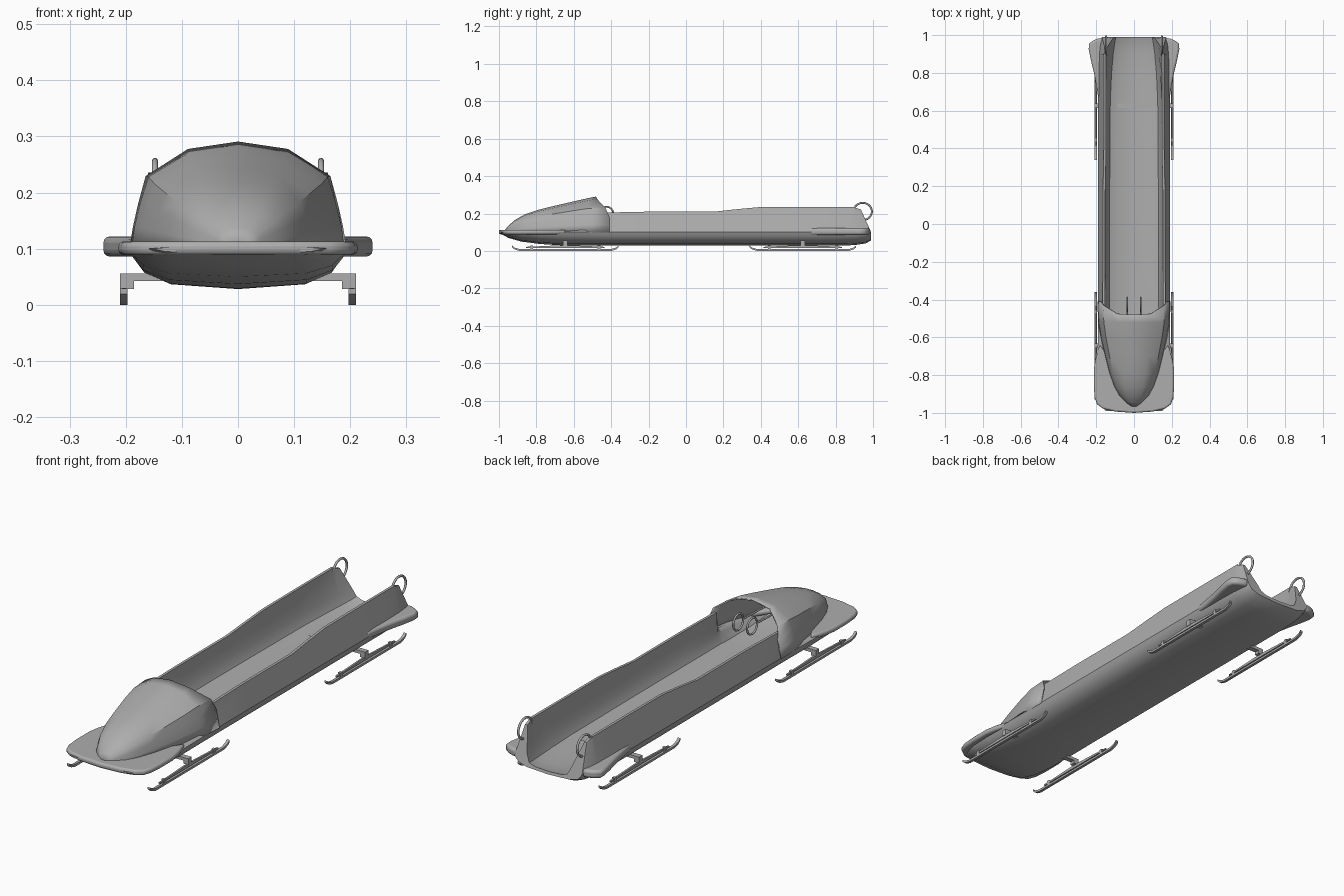
import bpy, bmesh, math
from mathutils import Vector

if "Cube" in bpy.data.objects:
    bpy.data.objects.remove(bpy.data.objects["Cube"])

grey = bpy.data.materials.new("sled_grey")
grey.diffuse_color = (0.42, 0.42, 0.42, 1)
grey.use_nodes = True
grey.node_tree.nodes["Principled BSDF"].inputs["Base Color"].default_value = grey.diffuse_color


def finish(name, bm, angle=35):
    bmesh.ops.recalc_face_normals(bm, faces=bm.faces[:])
    me = bpy.data.meshes.new(name)
    bm.to_mesh(me)
    bm.free()
    ob = bpy.data.objects.new(name, me)
    bpy.context.collection.objects.link(ob)
    me.materials.append(grey)
    bpy.ops.object.select_all(action='DESELECT')
    ob.select_set(True)
    bpy.context.view_layer.objects.active = ob
    bpy.ops.object.shade_smooth_by_angle(angle=math.radians(angle))
    return ob


def loft(bm, rows, closed=False, caps=False):
    vs = [[bm.verts.new(p) for p in r] for r in rows]
    n = len(rows[0])
    for a, b in zip(vs, vs[1:]):
        for i in range(n if closed else n - 1):
            j = (i + 1) % n
            bm.faces.new((a[i], a[j], b[j], b[i]))
    if caps:
        bm.faces.new(vs[0])
        bm.faces.new(vs[-1])


def box(name, lo, hi):
    bm = bmesh.new()
    loft(bm, [[(x, lo[1], lo[2]), (x, hi[1], lo[2]), (x, hi[1], hi[2]), (x, lo[1], hi[2])]
              for x in (lo[0], hi[0])], True, True)
    return finish(name, bm)


def tube(name, pts, r, cyclic=False):
    cu = bpy.data.curves.new(name, 'CURVE')
    cu.dimensions = '3D'
    cu.bevel_depth = r
    cu.bevel_resolution = 2
    cu.use_fill_caps = True
    sp = cu.splines.new('POLY')
    sp.points.add(len(pts) - 1)
    for p, c in zip(sp.points, pts):
        p.co = (*c, 1)
    sp.use_cyclic_u = cyclic
    cu.materials.append(grey)
    ob = bpy.data.objects.new(name, cu)
    bpy.context.collection.objects.link(ob)


def plate(name, outline, z0, z1, bevel):
    bm = bmesh.new()
    loft(bm, [[(x, y, z) for x, y in outline] for z in (z0, z1)], True, True)
    ob = finish(name, bm, 50)
    m = ob.modifiers.new("round_edge", 'BEVEL')
    m.width, m.segments, m.limit_method = bevel, 3, 'ANGLE'
    m.angle_limit = math.radians(60)


# Tub: y, half width, bottom z, wall top z, wall top x, inner x, floor z
stations = [
    (-0.99, .150, .092, .102, .130, .110, .100), (-0.95, .180, .070, .104, .165, .140, .095),
    (-0.88, .193, .050, .105, .175, .145, .085), (-0.78, .195, .037, .105, .175, .148, .070),
    (-0.65, .192, .029, .105, .175, .150, .058), (-0.47, .190, .028, .120, .180, .150, .052),
    (-0.44, .190, .028, .205, .166, .150, .052), (-0.20, .190, .028, .210, .165, .150, .052),
    (0.15, .190, .028, .210, .165, .150, .052), (0.28, .190, .028, .224, .162, .149, .052),
    (0.40, .190, .028, .235, .160, .148, .052), (0.65, .190, .028, .236, .160, .146, .052),
    (0.80, .190, .028, .236, .160, .138, .053), (0.90, .188, .031, .236, .160, .128, .056),
    (0.96, .182, .040, .232, .158, .118, .062), (0.99, .170, .056, .222, .155, .112, .070)]
rows = []
for y, w, zb, zt, xt, xi, fl in stations:
    h = .1 - zb
    mid = fl + .25 * (min(zt, .13) - fl)
    half = [(0, zb), (.63 * w, zb + .12 * h), (.87 * w, zb + .4 * h), (.96 * w, zb + .75 * h),
            (w, .1), (xt, zt), (xt - .012, zt), (xi, fl + .8 * (min(zt, .13) - fl)),
            (.86 * xi, mid), (.6 * xi, fl + .004), (0, fl)]
    ring = half + [(-x, z) for x, z in half[-2:0:-1]]
    rake = .45 if y > .95 else 0
    rows.append([(x, y - rake * max(0, z - .10), z) for x, z in ring])
bm = bmesh.new()
loft(bm, rows, True, True)
finish("tub", bm, 32)

# Cowl: y, half width at base, top z
cowl = [(-0.965, .012, .112), (-0.945, .040, .135), (-0.91, .075, .165), (-0.86, .103, .193),
        (-0.79, .128, .217), (-0.70, .151, .239), (-0.60, .174, .262), (-0.52, .187, .280)]
rows = []
for y, w, zt in cowl:
    h = zt - .1
    half = [(w, .098), (.97 * w, .1 + .22 * h), (.91 * w, .1 + .47 * h),
            (.84 * w, .1 + .70 * h), (.47 * w, .1 + .93 * h), (0, zt)]
    rows.append([(x, y, z) for x, z in half] + [(-x, y, z) for x, z in half[-2::-1]])
# Raked rear rim of the cowl
rim = [(.191, -.41, .098), (.184, -.41, .140), (.175, -.41, .180), (.162, -.43, .228),
       (.088, -.475, .275), (0, -.48, .288)]
rows.append(rim + [(-x, y, z) for x, y, z in rim[-2::-1]])
bm = bmesh.new()
loft(bm, rows)
ob = finish("cowl", bm, 40)
m = ob.modifiers.new("shell", 'SOLIDIFY')
m.thickness, m.offset = .006, 0

# Front bumper
half = [(0, -1), (.10, -.993), (.165, -.977), (.195, -.955), (.208, -.92), (.213, -.86),
        (.213, -.77), (.205, -.72), (.192, -.675), (.180, -.64), (.10, -.76), (0, -.80)]
plate("front_bumper", half + [(-x, y) for x, y in half[-2:0:-1]], .089, .113, .009)

# Rear bumpers
fin = [(.165, .66), (.188, .66), (.197, .72), (.212, .80), (.229, .87), (.240, .925),
       (.238, .955), (.215, .972), (.190, .982), (.165, .985)]
for s, side in ((1, "right"), (-1, "left")):
    plate("rear_bumper_" + side, [(s * x, y) for x, y in fin], .086, .122, .012)

# Runner sets: axle, blades, carriers, posts
for yc, end in ((-.645, "front"), (.625, "rear")):
    box(end + "_axle", (-.21, yc - .012, .042), (.21, yc + .012, .056))
    for s, side in ((1, "right"), (-1, "left")):
        tag = f"{end}_{side}_"
        x0, x1 = sorted((s * .197, s * .210))
        prof = [(-.285, .019), (-.272, .008), (-.245, 0), (.245, 0), (.272, .008), (.285, .019)]
        bm = bmesh.new()
        loft(bm, [[(x0, yc + y, z), (x1, yc + y, z), (x1, yc + y, z + .010),
                   (x0, yc + y, z + .010)] for y, z in prof], True, True)
        finish(tag + "runner", bm)
        c0, c1 = sorted((s * .199, s * .207))
        bm = bmesh.new()
        loft(bm, [[(c0, yc + y, .016), (c1, yc + y, .016), (c1, yc + y, z), (c0, yc + y, z)]
                  for y, z in ((-.21, .022), (-.03, .030), (.03, .030), (.21, .022))], True, True)
        finish(tag + "carrier", bm)
        b0, b1 = sorted((s * .185, s * .21))
        box(tag + "axle_block", (b0, yc - .012, .028), (b1, yc + .012, .043))
        for y in (-.18, .18):
            box(tag + "post", (x0, yc + y - .007, .008), (x1, yc + y + .007, .028))


def ring(x, yc, zc, ry, rz):
    return [(x, yc + ry * math.cos(t), zc + rz * math.sin(t))
            for t in (2 * math.pi * i / 24 for i in range(24))]


for s, side in ((1, "right"), (-1, "left")):
    # Push handles at the rear
    tube("push_handle_" + side, ring(s * .148, .945, .211, .049, .046), .0052, True)
    # Steering rings on rods
    tube("steering_ring_" + side, ring(s * .035, -.425, .200, .036, .036), .0045, True)
    tube("steering_rod_" + side, [(s * .035, -.46, .200), (s * .035, -.66, .195)], .004)
